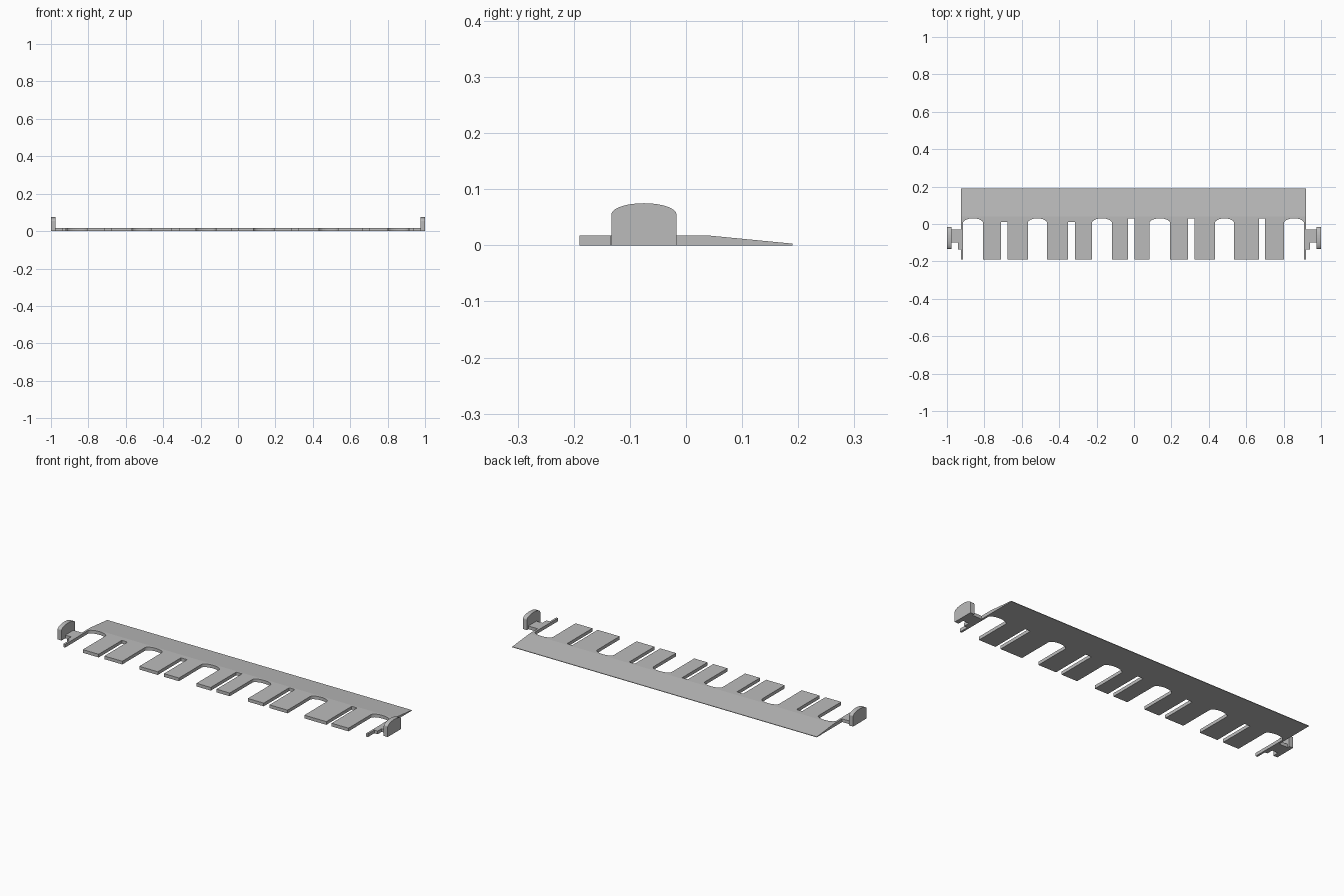
import bpy, bmesh, math

old = bpy.data.objects.get("Cube")
if old:
    bpy.data.objects.remove(old, do_unlink=True)

grey = bpy.data.materials.new("plain grey")
grey.use_nodes = True
COLOR = (0.5, 0.5, 0.5, 1)
grey.diffuse_color = COLOR
grey.node_tree.nodes["Principled BSDF"].inputs["Base Color"].default_value = COLOR

FRONT, BACK, CREASE = -0.19, 0.19, 0.04
THICK, LIP = 0.0175, 0.003


def arch(x0, x1, base, rise, steps=16):
    """Half ellipse from x0 to x1, springing from base."""
    mid, r = (x0 + x1) / 2, (x1 - x0) / 2
    return [(mid - r * math.cos(math.pi * i / steps),
             base + rise * math.sin(math.pi * i / steps)) for i in range(steps + 1)]


def prism(name, points, depth_vector):
    """Extrude a closed outline of 3D points."""
    bm = bmesh.new()
    face = bm.faces.new([bm.verts.new(p) for p in points])
    ext = bmesh.ops.extrude_face_region(bm, geom=[face])
    bmesh.ops.translate(bm, vec=depth_vector,
                        verts=[g for g in ext["geom"] if isinstance(g, bmesh.types.BMVert)])
    bmesh.ops.recalc_face_normals(bm, faces=bm.faces)
    mesh = bpy.data.meshes.new(name)
    mesh.materials.append(grey)
    obj = bpy.data.objects.new(name, mesh)
    bpy.context.collection.objects.link(obj)
    return bm, obj


def finish(bm, obj):
    bm.to_mesh(obj.data)
    bm.free()


def side(sign, edge):
    """Stepped arm outline at one end, from back to front."""
    return [(sign * x, y) for x, y in (
        (edge, BACK), (edge, -0.03), (0.98, -0.03), (0.98, -0.10),
        (0.94, -0.10), (0.94, -0.135), (edge, -0.135), (edge, FRONT))]


# Slots along the front edge: left x, right x, top y, arched or square
slots = [(-0.914, -0.807, 0.03, True), (-0.711, -0.676, 0.01, False),
         (-0.568, -0.465, 0.03, True), (-0.353, -0.315, 0.01, False),
         (-0.225, -0.118, 0.03, True), (-0.032, 0.003, 0.03, False),
         (0.083, 0.193, 0.03, True), (0.289, 0.324, 0.03, False),
         (0.433, 0.535, 0.03, True), (0.668, 0.70, 0.03, False),
         (0.802, 0.909, 0.03, True)]

# Comb plate with arms
outline = side(-1, 0.925)
for x0, x1, top, arched in slots:
    outline.append((x0, FRONT))
    outline += arch(x0, x1, top - 0.025, 0.025) if arched else [(x0, top), (x1, top)]
    outline.append((x1, FRONT))
outline += reversed(side(1, 0.92))
bm, plate = prism("comb_plate", [(x, y, 0) for x, y in outline], (0, 0, THICK))

# Slope the back strip down to a thin lip
bmesh.ops.bisect_plane(bm, geom=bm.verts[:] + bm.edges[:] + bm.faces[:],
                       plane_co=(0, CREASE, 0), plane_no=(0, 1, 0))
for v in bm.verts:
    if v.co.y > BACK - 0.01 and v.co.z > LIP:
        v.co.z = LIP
finish(bm, plate)

# Arched end tabs
profile = [(-0.133, 0)] + arch(-0.133, -0.017, 0.055, 0.02, 24) + [(-0.017, 0)]
for name, sign in (("left_end_tab", 1), ("right_end_tab", -1)):
    bm, tab = prism(name, [(sign, y, z) for y, z in profile], (-sign * 0.024, 0, 0))
    finish(bm, tab)
